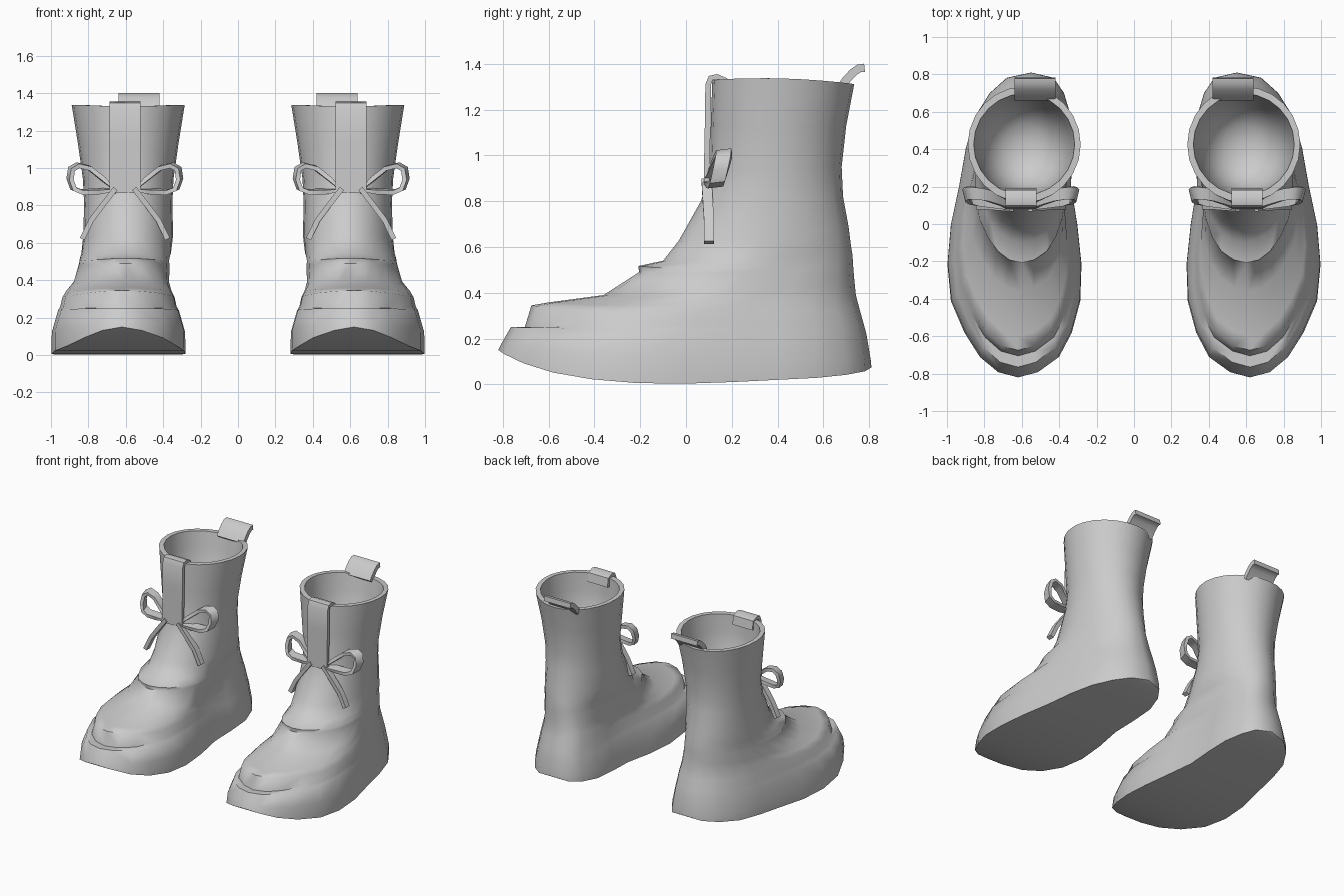
import bpy, bmesh, math
from mathutils import Vector

if "Cube" in bpy.data.objects:
    bpy.data.objects.remove(bpy.data.objects["Cube"])

mat = bpy.data.materials.new("grey leather")
mat.diffuse_color = (0.6, 0.6, 0.6, 1)
mat.use_nodes = True
mat.node_tree.nodes["Principled BSDF"].inputs["Base Color"].default_value = mat.diffuse_color


def lerp_table(table, t):
    for a, b in zip(table, table[1:]):
        if t <= b[0]:
            k = (t - a[0]) / (b[0] - a[0])
            return [p + (q - p) * k for p, q in zip(a[1:], b[1:])]
    return list(table[-1][1:])


def finish(name, bm, angle):
    # every part is mirrored across x = 0 to make the pair
    bmesh.ops.recalc_face_normals(bm, faces=bm.faces)
    me = bpy.data.meshes.new(name)
    bm.to_mesh(me)
    bm.free()
    me.materials.append(mat)
    ob = bpy.data.objects.new(name, me)
    bpy.context.collection.objects.link(ob)
    ob.modifiers.new("pair", 'MIRROR').use_mirror_merge = False
    bpy.ops.object.select_all(action='DESELECT')
    ob.select_set(True)
    bpy.context.view_layer.objects.active = ob
    bpy.ops.object.shade_smooth_by_angle(angle=math.radians(angle))
    return ob


# foot outline: position from toe to heel, half width, centre x
FOOT = [(0, 0, .62), (.017, .29, .62), (.045, .48, .615), (.09, .68, .61),
        (.21, .9, .63), (.3, 1, .637), (.47, .95, .642), (.62, .82, .637),
        (.8, .76, .607), (.89, .67, .585), (.96, .46, .565), (.983, .34, .555),
        (1, 0, .55)]
# underside height along y
BOTTOM = [(-.82, .15), (-.76, .11), (-.62, .06), (-.48, .03), (-.3, .01),
          (-.1, 0), (.2, .01), (.6, .03), (.77, .05), (.82, .08)]
SHAFT_X = .587
N = 12


def ring(bm, yf, yb, hw, zf, zb, drop=0, blend=0):
    """Closed loop: front/back y, half width, front/back z, side drop, roundness."""
    verts = []
    for i in range(2 * N):
        th = math.pi * i / N
        t = (1 - math.cos(th)) / 2
        w, c = lerp_table(FOOT, t)
        w += (abs(math.sin(th)) - w) * blend
        c += (SHAFT_X - c) * blend
        y = yf + (yb - yf) * t
        z = lerp_table(BOTTOM, y)[0] if zf is None else zf + (zb - zf) * t - drop * w * w
        side = 1 if i <= N else -1
        verts.append(bm.verts.new((c + side * w * hw, y, z)))
    return verts


def loft(name, rows, angle):
    bm = bmesh.new()
    rings = [ring(bm, *r) for r in rows]
    for a, b in zip(rings, rings[1:]):
        for i in range(2 * N):
            j = (i + 1) % (2 * N)
            bm.faces.new((a[i], a[j], b[j], b[i]))
    # both ends are closed with strips from side to side
    for r in (rings[0], rings[-1]):
        for i in range(N):
            quad = [r[i], r[i + 1], r[-(i + 1)], r[-i]]
            bm.faces.new(list(dict.fromkeys(quad)))
    return finish(name, bm, angle)


# sole, foot, shaft and lining in one continuous skin
loft("boot_body", [
    (-.82, .81, .366, None, None),
    (-.805, .808, .364, .18, .10, .03),
    (-.765, .788, .330, .25, .22, .0),
    (-.705, .78, .318, .247, .25, -.01),
    (-.675, .755, .306, .345, .34, .035),
    (-.60, .742, .286, .358, .39, .025, .05),
    (-.36, .735, .262, .39, .46, .03, .3),
    (-.205, .729, .248, .49, .53, .02, .6),
    (-.208, .728, .246, .517, .56, .03, .6),
    (-.10, .72, .243, .54, .61, .03, .8),
    (-.03, .71, .24, .63, .69, .02, 1),
    (.065, .686, .236, .80, .82, 0, 1),
    (.105, .68, .242, .93, .95, 0, 1),
    (.108, .70, .268, 1.12, 1.13, 0, 1),
    (.115, .735, .302, 1.33, 1.312, -.015, 1),
    (.155, .697, .270, 1.33, 1.312, -.015, 1),
    (.16, .675, .252, 1.2, 1.2, 0, 1),
    (.175, .65, .225, 1.07, 1.07, 0, 1),
    (.22, .60, .178, .97, .97, 0, 1),
    (.29, .53, .11, .91, .91, 0, 1),
    (.37, .45, .035, .89, .89, 0, 1),
], 60)


def ribbon(name, path, axis, thick, closed=False, angle=50):
    """Band that follows path; axis is the half width vector across it."""
    bm = bmesh.new()
    pts = [Vector(p) for p in path]
    ax = Vector(axis)
    n = len(pts)
    loops = []
    for i, p in enumerate(pts):
        a = pts[(i - 1) % n] if closed else pts[max(i - 1, 0)]
        b = pts[(i + 1) % n] if closed else pts[min(i + 1, n - 1)]
        nor = (b - a).cross(ax).normalized() * thick / 2
        loops.append([bm.verts.new(q) for q in
                      (p - ax - nor, p + ax - nor, p + ax + nor, p - ax + nor)])
    for i in range(n if closed else n - 1):
        a, b = loops[i], loops[(i + 1) % n]
        for k in range(4):
            m = (k + 1) % 4
            bm.faces.new((a[k], a[m], b[m], b[k]))
    if not closed:
        bm.faces.new(loops[0])
        bm.faces.new(loops[-1])
    return finish(name, bm, angle)


# front strap folded over the collar
ribbon("front_strap", [(.605, y, z) for y, z in
       [(.09, .865), (.092, 1.0), (.095, 1.15), (.097, 1.31), (.108, 1.338),
        (.135, 1.343), (.17, 1.33), (.18, 1.27)]], (.083, 0, 0), .025)

# heel pull tab, a thick curved tongue leaning back
ribbon("pull_tab", [(.53, y, z) for y, z in
       [(.675, 1.295), (.70, 1.33), (.73, 1.362), (.755, 1.38), (.78, 1.383)]],
       (.11, 0, 0), .036)

# bow loops and lace ends on either side of the strap
LOOP = [(.06, .885), (.12, .945), (.19, 1.0), (.25, 1.015), (.285, .995),
        (.293, .94), (.275, .89), (.23, .872), (.15, .874)]
for side, label in ((-1, "inner"), (1, "outer")):
    ribbon(label + "_bow_loop",
           [(.605 + side * x, .108 + .12 * (x - .06) + .25 * (z - .872), z)
            for x, z in LOOP],
           (side * .008, .033, .004), .024, True)
    ribbon(label + "_lace_end",
           [(.605 + side * x, y, z) for x, y, z in
            [(.05, .09, .89), (.12, .095, .80), (.18, .1, .72), (.228, .1, .62)]],
           (0, .022, 0), .028)
